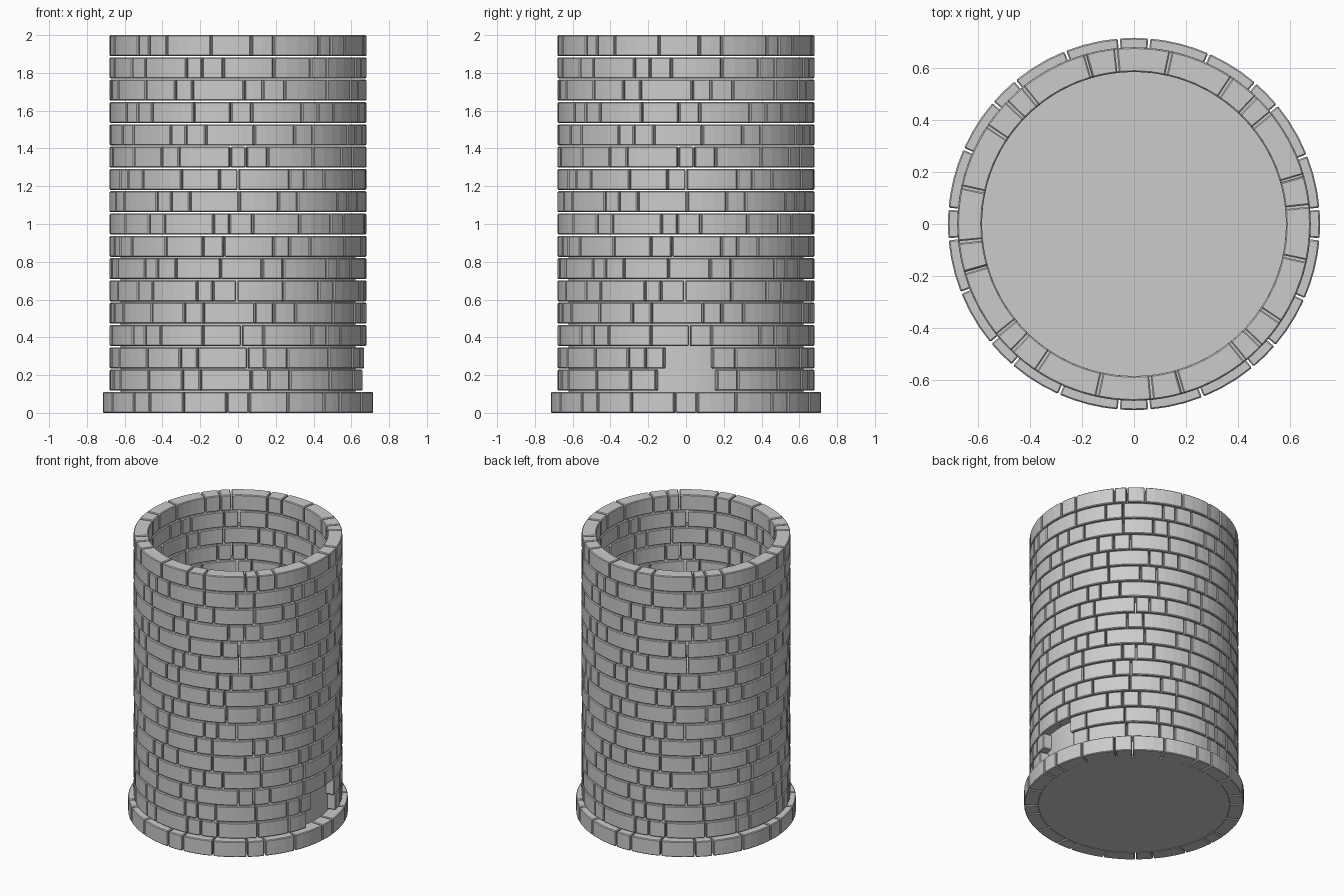
import bpy, bmesh, math, random

if "Cube" in bpy.data.objects:
    bpy.data.objects.remove(bpy.data.objects["Cube"])

random.seed(4)
ROWS, HEIGHT = 17, 0.111
PITCH = (2.0 - HEIGHT) / (ROWS - 1)
DEPTH, GAP = 0.095, 0.008


def add_brick(bm, a0, a1, r_out, z):
    """One curved brick between two angles (degrees)."""
    half_gap = math.degrees(GAP / 2 / r_out)
    a0, a1 = a0 + half_gap, a1 - half_gap
    n = max(2, round((a1 - a0) / 5))
    rings = []
    for i in range(n + 1):
        a = math.radians(a0 + (a1 - a0) * i / n)
        c, s = math.cos(a), math.sin(a)
        rings.append([bm.verts.new((r * c, r * s, h)) for r, h in (
            (r_out - DEPTH, z), (r_out, z),
            (r_out, z + HEIGHT), (r_out - DEPTH, z + HEIGHT))])
    for p, q in zip(rings, rings[1:]):
        for k in range(4):
            m = (k + 1) % 4
            bm.faces.new((p[k], q[k], q[m], p[m]))
    bm.faces.new(rings[0])
    bm.faces.new(rings[-1][::-1])


def brick_row(name, r_out, z, start, end, widths):
    """A course of bricks, repeating the widths from start to end."""
    bm = bmesh.new()
    a, i = start, 0
    while a < end - 0.5:
        b = a + widths[i % len(widths)]
        if b > end - 4:
            b = end
        add_brick(bm, a, b, r_out, z)
        a, i = b, i + 1
    bmesh.ops.recalc_face_normals(bm, faces=bm.faces)
    mesh = bpy.data.meshes.new(name)
    bm.to_mesh(mesh)
    bm.free()
    obj = bpy.data.objects.new(name, mesh)
    bpy.context.collection.objects.link(obj)
    bev = obj.modifiers.new("worn_edges", 'BEVEL')
    bev.width = 0.005
    bev.segments = 1
    bev.limit_method = 'ANGLE'
    bev.angle_limit = math.radians(40)


# Wider footing course
brick_row("footing_bricks", 0.716, 0, -4.7, 355.3, [9.4, 17, 18, 9.5, 17, 19.1])

# Wall courses, with a drain opening on the right side in the lowest two
pattern = [10, 22, 18, 9, 23, 8]
openings = {1: (-13.5, 14.0), 2: (-9.8, 11.9)}
for row in range(1, ROWS):
    widths = [w + random.uniform(-1, 1) for w in pattern]
    widths = [w * 90 / sum(widths) for w in widths]
    if row in openings:
        low, high = openings[row]
        start, end = high, 360 + low
    else:
        start = 46.2 + (ROWS - 1 - row) * 27.5
        end = start + 360
    brick_row(f"wall_bricks_{row:02d}", 0.68, row * PITCH, start, end, widths)

# Solid core filling the lower part of the shaft
bpy.ops.mesh.primitive_cylinder_add(vertices=96, radius=0.622, depth=0.9,
                                    location=(0, 0, 0.452))
bpy.context.object.name = "shaft_core"
bpy.ops.object.shade_smooth_by_angle(angle=math.radians(30))
